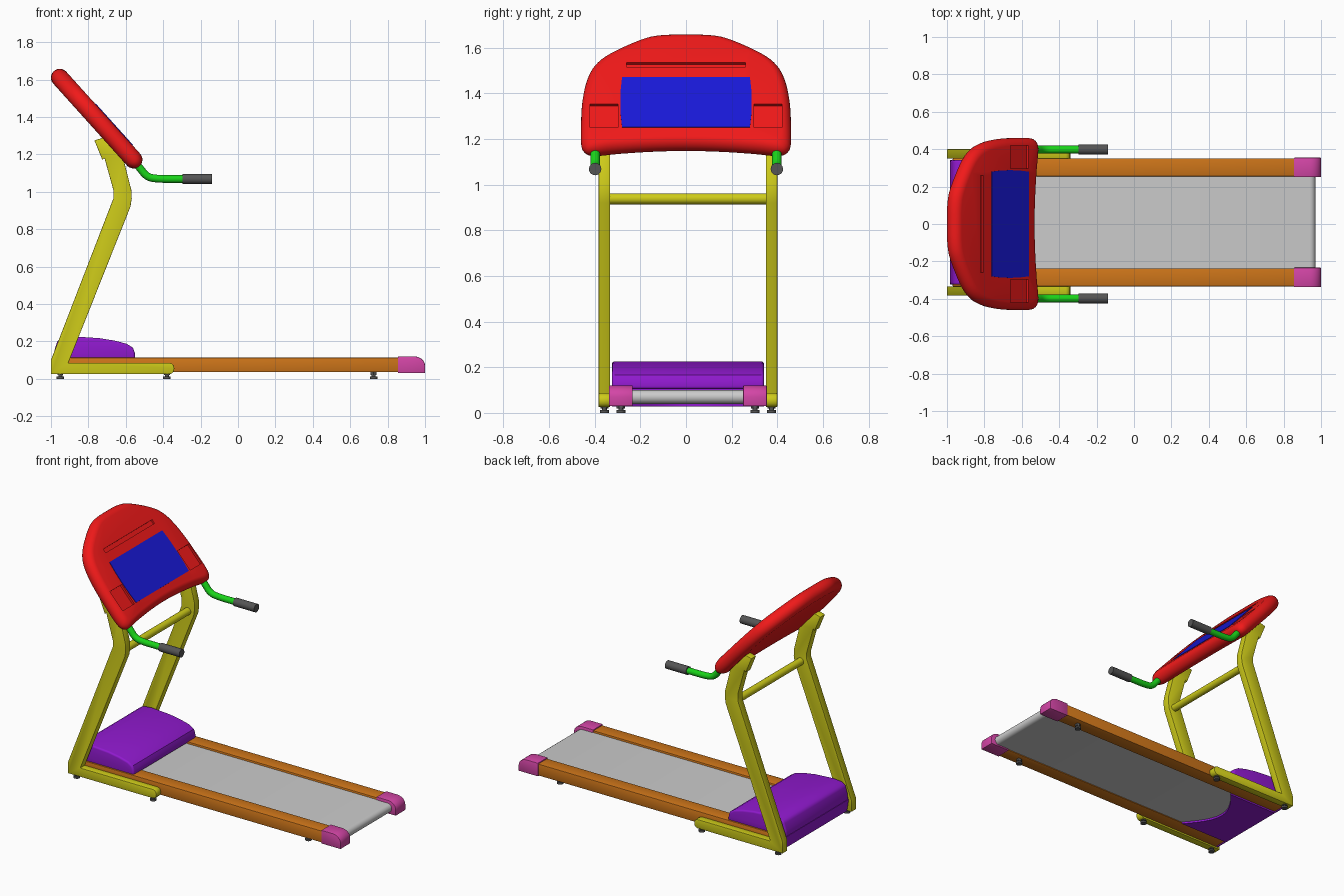
import bpy, bmesh
from math import sin, cos, pi, radians
from mathutils import Matrix, Vector

if "Cube" in bpy.data.objects:
    bpy.data.objects.remove(bpy.data.objects["Cube"])

MID = 0.0085  # sideways centre of the frame


def colour(name, rgb):
    m = bpy.data.materials.new(name)
    m.diffuse_color = (*rgb, 1)
    m.use_nodes = True
    m.node_tree.nodes["Principled BSDF"].inputs["Base Color"].default_value = m.diffuse_color
    return m


YELLOW = colour("yellow", (0.62, 0.6, 0.01))
ORANGE = colour("orange", (0.62, 0.18, 0.01))
PURPLE = colour("purple", (0.28, 0.01, 0.62))
PINK = colour("pink", (0.65, 0.06, 0.38))
RED = colour("red", (0.88, 0.01, 0.01))
BLUE = colour("blue", (0.01, 0.01, 0.7))
GREEN = colour("green", (0.01, 0.65, 0.01))
DARK = colour("dark_grey", (0.09, 0.09, 0.09))


def finish(ob, mat=None, angle=35):
    bpy.ops.object.select_all(action='DESELECT')
    ob.select_set(True)
    bpy.context.view_layer.objects.active = ob
    for m in list(ob.modifiers):
        bpy.ops.object.modifier_apply(modifier=m.name)
    if mat:
        ob.data.materials.clear()
        ob.data.materials.append(mat)
    bpy.ops.object.shade_smooth_by_angle(angle=radians(angle))
    return ob


def loft(name, rings):
    """Closed solid through rings of 3D points."""
    bm = bmesh.new()
    vs = [[bm.verts.new(p) for p in r] for r in rings]
    n = len(rings[0])
    for a, b in zip(vs, vs[1:]):
        for i in range(n):
            bm.faces.new((a[i], a[(i + 1) % n], b[(i + 1) % n], b[i]))
    bm.faces.new(vs[0])
    bm.faces.new(vs[-1])
    bmesh.ops.recalc_face_normals(bm, faces=bm.faces)
    me = bpy.data.meshes.new(name)
    bm.to_mesh(me)
    bm.free()
    ob = bpy.data.objects.new(name, me)
    bpy.context.collection.objects.link(ob)
    return ob


def side_prism(name, pts, yc, half, mat=None, bevel=0, segs=3):
    """Side profile (x, z) extruded across y."""
    ob = loft(name, [[(x, y, z) for x, z in pts] for y in (yc - half, yc + half)])
    if bevel:
        b = ob.modifiers.new("bevel", 'BEVEL')
        b.width, b.segments, b.limit_method, b.angle_limit = bevel, segs, 'ANGLE', radians(40)
    return finish(ob, mat)


def cylinder(name, a, b, r, mat=None, n=24):
    a, b = Vector(a), Vector(b)
    bpy.ops.mesh.primitive_cylinder_add(vertices=n, radius=r, depth=(b - a).length, location=(a + b) / 2,
                                        rotation=(b - a).to_track_quat('Z', 'Y').to_euler())
    ob = bpy.context.object
    ob.name = name
    return finish(ob, mat)


def arc(cx, cz, rx, rz, a0, a1, n=8):
    return [(cx + rx * cos(radians(a0 + (a1 - a0) * i / n)),
             cz + rz * sin(radians(a0 + (a1 - a0) * i / n))) for i in range(n + 1)]


def smooth_loop(pts, n=4):
    """Closed Catmull-Rom through 2D points."""
    out, k = [], len(pts)
    for i in range(k):
        p0, p1, p2, p3 = (Vector(pts[(i + j) % k]) for j in (-1, 0, 1, 2))
        for s in range(n):
            t = s / n
            out.append(0.5 * (2 * p1 + (p2 - p0) * t + (2 * p0 - 5 * p1 + 4 * p2 - p3) * t * t
                              + (3 * p1 - p0 - 3 * p2 + p3) * t ** 3))
    return out


# Walking belt and deck
side_prism("walking_belt", arc(0.94, 0.07, 0.03, 0.03, -90, 90) + arc(-0.88, 0.07, 0.03, 0.03, 90, 270),
           MID, 0.246)

upright = ([(-1, 0.025)] + arc(-0.365, 0.055, 0.025, 0.03, -90, 90, 6)
           + [(-0.907, 0.085), (-0.575, 0.92), (-0.568, 0.965), (-0.57, 1.008), (-0.615, 1.185),
              (-0.715, 1.29), (-0.768, 1.275), (-0.725, 1.17), (-0.714, 1.18),
              (-0.666, 1.008), (-0.666, 0.965), (-1, 0.1)])
cap = [(0.855, 0.03), (1, 0.03)] + arc(0.94, 0.07, 0.06, 0.05, 0, 90) + [(0.855, 0.12)]

for s, tag in ((-1, "right"), (1, "left")):
    # Side rails, end caps, uprights with floor bars
    rail = [(-0.97, 0.035), (0.87, 0.035), (0.87, 0.113), (-0.97, 0.113)]
    side_prism("side_rail_" + tag, rail, MID + s * 0.294, 0.048, ORANGE, 0.004, 2)
    side_prism("end_cap_" + tag, cap, MID + s * 0.294, 0.052, PINK, 0.004, 2)
    side_prism("upright_" + tag, upright, MID + s * 0.3665, 0.025, YELLOW, 0.003, 2)
    # Levelling feet
    for x, off in ((-0.95, 0.366), (-0.38, 0.366), (0.725, 0.294)):
        y = MID + s * off
        cylinder("foot_pad_" + tag, (x, y, 0), (x, y, 0.013), 0.02, DARK)
        cylinder("foot_stem_" + tag, (x, y, 0.01), (x, y, 0.04), 0.011, DARK, 16)
        cylinder("foot_collar_" + tag, (x, y, 0.02), (x, y, 0.036), 0.018, DARK, 6)
    # Handlebar and grip
    cu = bpy.data.curves.new("handlebar_" + tag, 'CURVE')
    cu.dimensions, cu.bevel_depth, cu.bevel_resolution, cu.use_fill_caps = '3D', 0.021, 5, True
    path = [(-0.59, 1.2), (-0.53, 1.135), (-0.485, 1.075), (-0.41, 1.068), (-0.34, 1.068), (-0.28, 1.068)]
    sp = cu.splines.new('NURBS')
    sp.points.add(len(path) - 1)
    for p, (x, z) in zip(sp.points, path):
        p.co = (x, s * 0.398, z, 1)
    sp.order_u, sp.use_endpoint_u, sp.resolution_u = 3, True, 8
    cu.materials.append(GREEN)
    bpy.context.collection.objects.link(bpy.data.objects.new("handlebar_" + tag, cu))
    cylinder("grip_" + tag, (-0.297, s * 0.398, 1.068), (-0.14, s * 0.398, 1.068), 0.027, DARK)

# Cross bar between the uprights
cylinder("cross_bar", (-0.62, MID - 0.35, 0.938), (-0.62, MID + 0.35, 0.938), 0.024, YELLOW)

# Motor hood and belly pan
hood = [(-0.985, 0.105), (-0.982, 0.15), (-0.965, 0.205), (-0.935, 0.221), (-0.875, 0.226), (-0.74, 0.217),
        (-0.66, 0.204), (-0.595, 0.187), (-0.562, 0.166), (-0.552, 0.14), (-0.55, 0.105)]
side_prism("motor_hood", hood, MID, 0.333, PURPLE, 0.012, 4)
side_prism("hood_front_wall", [(-0.985, 0.11), (-0.972, 0.028), (-0.965, 0.028), (-0.965, 0.11)],
           MID, 0.333, PURPLE)
pan = [(-0.97, -0.245), (-0.97, 0.245)] + [(-0.6 - 0.13 * sin(pi * i / 12), 0.245 - 0.49 * i / 12)
                                          for i in range(13)]
finish(loft("belly_pan", [[(x, y + MID, z) for x, y in pan] for z in (0.027, 0.06)]), PURPLE)

# Console: local x across, y up the slope, z out of the face
V, W = Vector((-0.669, 0, 0.743)), Vector((0.743, 0, 0.669))
FRAME = Matrix.Translation((-0.555, 0, 1.168)) @ Matrix(((0, 1, 0), V, W)).transposed().to_4x4()
R = 0.0475


def face_prism(name, pts, w0, w1):
    return loft(name, [[FRAME @ Vector((u, v, w)) for u, v in pts] for w in (w0, w1)])


def rect(u0, u1, v0, v1):
    return [(u0, v0), (u1, v0), (u1, v1), (u0, v1)]


half = [(0.15, -0.015), (0.3, -0.028), (0.41, -0.042), (0.448, -0.025), (0.46, 0.02), (0.46, 0.12),
        (0.455, 0.25), (0.437, 0.37), (0.402, 0.46), (0.335, 0.53), (0.2, 0.612), (0.115, 0.638)]
outline = smooth_loop([(0, -0.01)] + half + [(0, 0.642)] + [(-u, v) for u, v in reversed(half)])
rings = []
for k in range(13):
    a = radians(-84 + 14 * k)
    d, w = R * (1 - cos(a)), R * sin(a)
    rings.append([FRAME @ Vector((u * (1 - d / 0.46), 0.3 + (v - 0.3) * (1 - d / 0.34), w)) for u, v in outline])
console = loft("console", rings)
# Side trays and the reading ledge are cut into the face
for pts, depth in ((rect(-0.42, -0.297, 0.067, 0.208), 0.015), (rect(0.297, 0.42, 0.067, 0.208), 0.015),
                   (rect(-0.26, 0.26, 0.424, 0.451), 0.012)):
    cutter = face_prism("cutter", pts, R - depth, R + 0.05)
    cutter.hide_render = True
    m = console.modifiers.new("cut", 'BOOLEAN')
    m.operation, m.object, m.solver = 'DIFFERENCE', cutter, 'EXACT'
finish(console, RED)
for ob in [o for o in bpy.data.objects if o.name.startswith("cutter")]:
    bpy.data.objects.remove(ob)

# Screen, with gently bowed sides
bow = [(0.28, 0.067), (0.286, 0.14), (0.288, 0.215), (0.286, 0.29), (0.28, 0.363)]
finish(face_prism("screen", bow + [(-u, v) for u, v in reversed(bow)], R - 0.01, R + 0.003), BLUE)
